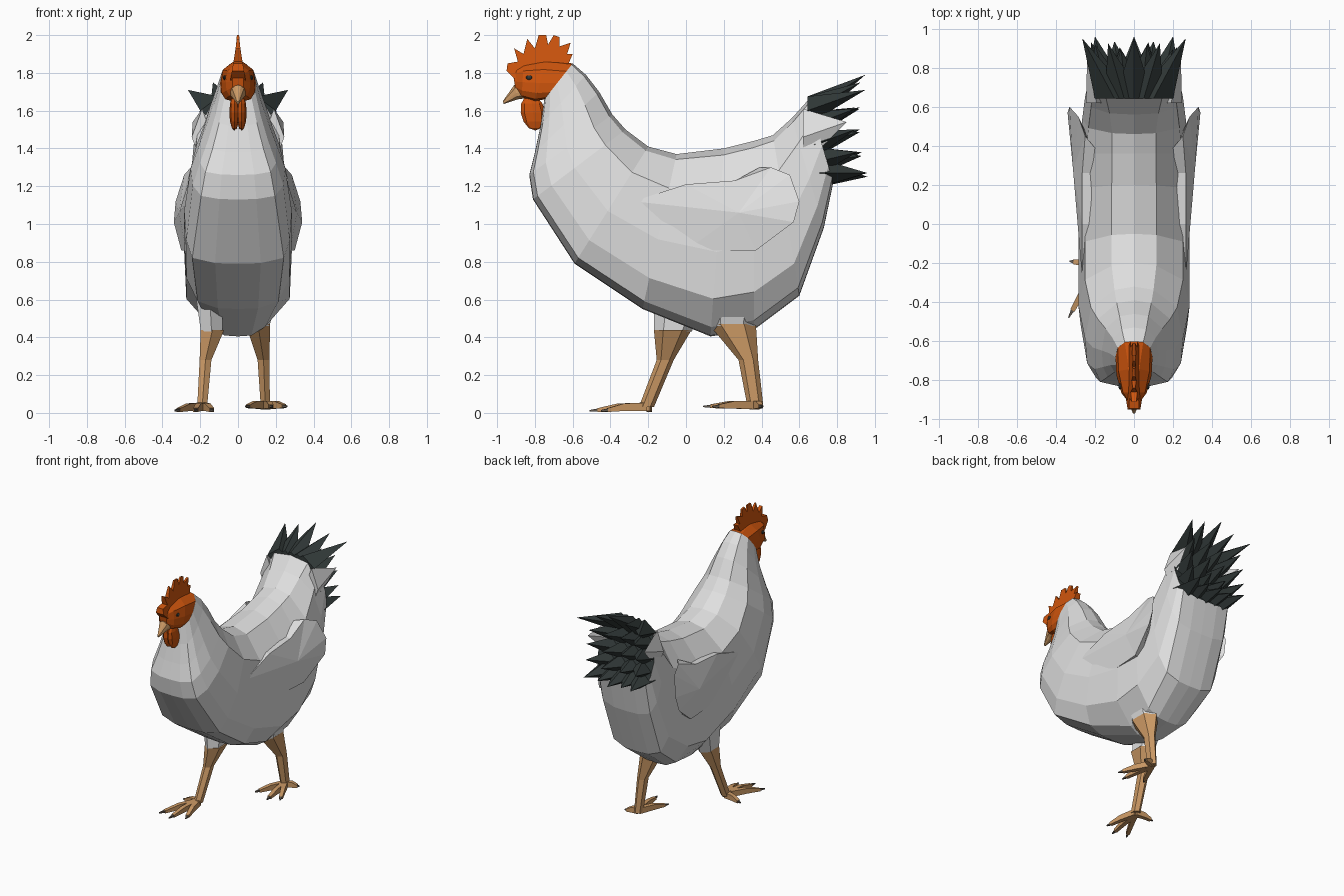
import bpy, bmesh, math
from mathutils import Vector

if "Cube" in bpy.data.objects:
    bpy.data.objects.remove(bpy.data.objects["Cube"])


def mat(name, r, g, b):
    m = bpy.data.materials.new(name)
    m.diffuse_color = (r, g, b, 1)
    m.use_nodes = True
    m.node_tree.nodes["Principled BSDF"].inputs["Base Color"].default_value = m.diffuse_color
    return m


WHITE = mat("white_plumage", 0.74, 0.74, 0.74)
ORANGE = mat("orange_skin", 0.62, 0.09, 0.004)
TAN = mat("tan_leg", 0.60, 0.32, 0.13)
DARK = mat("dark_feather", 0.032, 0.042, 0.041)
CLAW = mat("grey_claw", 0.12, 0.10, 0.08)


def finish(bm, name, *mats):
    bmesh.ops.recalc_face_normals(bm, faces=bm.faces)
    me = bpy.data.meshes.new(name)
    bm.to_mesh(me)
    bm.free()
    ob = bpy.data.objects.new(name, me)
    for m in mats:
        me.materials.append(m)
    bpy.context.collection.objects.link(ob)
    return ob


def skin(bm, rings):
    """Join point rings with quads and cap both ends; returns the end cap."""
    vs = [[bm.verts.new(p) for p in r] for r in rings]
    n = len(vs[0])
    for a, b in zip(vs, vs[1:]):
        for i in range(n):
            j = (i + 1) % n
            bm.faces.new((a[i], a[j], b[j], b[i]))
    bm.faces.new(vs[0][::-1])
    return bm.faces.new(vs[-1])


def section(by, bz, fy, fz, w, ff, bf):
    """Mirrored cross-section from front/belly point f to back point b.
    ff and bf are the flat widths at the front and the back."""
    side = [(.005, ff * .5), (.05, ff), (.2, .96), (.45, 1), (.78, .88), (.965, bf)]
    f, b = Vector((0, fy, fz)), Vector((0, by, bz))
    right = [f.lerp(b, t) + Vector((w * k, 0, 0)) for t, k in side]
    left = [Vector((-p.x, p.y, p.z)) for p in reversed(right)]
    return right + [b] + left + [f]


def tube(bm, pts, upright=True, sides=6):
    """pts: (x, y, z, radius a, radius b)"""
    d = Vector(pts[-1][:3]) - Vector(pts[0][:3])
    if upright:
        u, v = Vector((1, 0, 0)), Vector((0, 1, 0))
    else:
        v = Vector((0, 0, 1))
        u = d.cross(v).normalized()
    rings = []
    for x, y, z, a, b in pts:
        ring = []
        for i in range(sides):
            t = math.tau * (i + .5) / sides
            ring.append(Vector((x, y, z)) + u * a * math.cos(t) + v * b * math.sin(t))
        rings.append(ring)
    skin(bm, rings)


# Body: fanned sections from the throat round to the tail
body = [
    (-.60, 1.85, -.75, 1.66, .095, .75, .5),
    (-.53, 1.79, -.77, 1.52, .125, .8, .5),
    (-.46, 1.70, -.80, 1.38, .165, .82, .45),
    (-.39, 1.58, -.83, 1.26, .21, .82, .42),
    (-.32, 1.50, -.81, 1.13, .25, .78, .4),
    (-.20, 1.41, -.59, .79, .285, .85, .4),
    (-.05, 1.37, -.23, .55, .285, .75, .4),
    (.20, 1.40, .13, .405, .285, .5, .4),
    (.36, 1.44, .36, .44, .28, .6, .4),
    (.46, 1.47, .60, .62, .265, .75, .42),
    (.56, 1.56, .73, .98, .25, .8, .5),
    (.65, 1.66, .78, 1.22, .235, .85, .62),
]
bm = bmesh.new()
skin(bm, [section(*r) for r in body]).material_index = 1
finish(bm, "body", WHITE, DARK)

# Wings: outer shell raised off the flank, free at the rear tip
outline = [(-.28, 1.12, .265), (0, 1.21, .265), (.26, 1.23, .265), (.45, 1.30, .25),
           (.55, 1.26, .285), (.60, 1.12, .33), (.57, 1.01, .34), (.37, .86, .30),
           (.0, .86, .275)]
for s, name in ((1, "right_wing"), (-1, "left_wing")):
    bm = bmesh.new()
    outer = [bm.verts.new((s * x, y, z)) for y, z, x in outline]
    inner = [bm.verts.new((s * min(x - .05, .235), y - max(0, y - .35) * .6, z))
             for y, z, x in outline]
    mid = bm.verts.new((s * .312, .28, 1.06))
    n = len(outline)
    for i in range(n):
        j = (i + 1) % n
        bm.faces.new((outer[i], outer[j], mid))
        bm.faces.new((outer[i], inner[i], inner[j], outer[j]))
    bm.faces.new(inner)
    finish(bm, name, WHITE)


# Tail: fanned rows of broad pointed feathers
def feather(bm, base, tip, hw, ht):
    x, y, z = base
    q = [bm.verts.new(p) for p in ((x - hw, y, z), (x, y, z + ht), (x + hw, y, z), (x, y, z - ht))]
    t = bm.verts.new(tip)
    for i in range(4):
        bm.faces.new((q[i], q[(i + 1) % 4], t))
    bm.faces.new(q)


rows = [  # base z, base spread, tip z centre, tip z sides, tip y, tip x spread, count
    (1.60, .10, 1.79, 1.71, .95, .265, 5),
    (1.52, .12, 1.62, 1.61, .92, .20, 4),
    (1.42, .13, 1.48, 1.50, .92, .22, 4),
    (1.33, .13, 1.35, 1.38, .93, .22, 4),
    (1.27, .14, 1.25, 1.27, .96, .20, 5),
]
bm = bmesh.new()
for bz, bx, zc, zs, ty, sx, n in rows:
    for i in range(n):
        k = 2 * i / (n - 1) - 1
        by = .63 + (1.66 - bz) * .2
        feather(bm, (k * bx, by, bz), (k * sx, ty - .025 * (i % 2), zc + (zs - zc) * abs(k)),
                .10, .075)
finish(bm, "tail_feathers", DARK)

# White coverts on each side of the tail
bm = bmesh.new()
for s in (1, -1):
    feather(bm, (s * .19, .62, 1.46), (s * .24, .85, 1.54), .055, .15)
finish(bm, "tail_coverts", WHITE)

# Head
head = [
    (-.60, 1.85, -.75, 1.66, .0945, .75, .5),
    (-.74, 1.865, -.80, 1.65, .09, .75, .3),
    (-.86, 1.85, -.87, 1.67, .064, .7, .3),
    (-.92, 1.82, -.90, 1.70, .03, .6, .5),
]
bm = bmesh.new()
skin(bm, [section(*r) for r in head])
finish(bm, "head", ORANGE)

# Beak
beak = [(-.83, 1.75, -.82, 1.67, .055, .6, .4), (-.91, 1.735, -.89, 1.66, .036, .6, .4),
        (-.97, 1.65, -.965, 1.635, .006, .6, .5)]
bm = bmesh.new()
skin(bm, [section(*r) for r in beak])
finish(bm, "beak", TAN)

# Comb: toothed profile, thinner towards the top
comb = [(-.90, 1.76), (-.95, 1.81), (-.945, 1.85), (-.89, 1.86), (-.91, 1.93), (-.86, 1.90),
        (-.84, 1.98), (-.80, 1.93), (-.78, 2.0), (-.74, 2.0), (-.73, 1.95), (-.70, 2.0),
        (-.67, 1.99), (-.67, 1.94), (-.61, 1.96), (-.63, 1.90), (-.60, 1.90), (-.63, 1.83),
        (-.74, 1.80)]
bm = bmesh.new()
skin(bm, [[(s * max(.006, .034 - (z - 1.80) * .17), y, z) for y, z in comb] for s in (1, -1)])
finish(bm, "comb", ORANGE)

# Wattles and eyes
for s, side in ((1, "right"), (-1, "left")):
    bm = bmesh.new()
    bmesh.ops.create_uvsphere(bm, u_segments=8, v_segments=6, radius=1)
    for v in bm.verts:
        c = v.co
        v.co = (s * .019 + c.x * .027, -.81 + c.y * .065 - c.z * .012, 1.59 + c.z * .095)
    finish(bm, side + "_wattle", ORANGE)
    bm = bmesh.new()
    bmesh.ops.create_uvsphere(bm, u_segments=8, v_segments=6, radius=1)
    for v in bm.verts:
        c = v.co
        v.co = (s * .071 + c.x * .009, -.83 + c.y * .018, 1.775 + c.z * .012)
    finish(bm, side + "_eye", DARK)

# Legs in a walking pose: thigh cover, shank and toes
legs = {  # thigh path, shank path, toe tips, toe lift
    "right": ([(.14, .24, .66, .09, .14), (.115, .245, .46, .06, .12)],
              [(.105, .245, .47, .075, .125), (.135, .33, .28, .036, .052), (.145, .368, .03, .028, .042)],
              [(.26, .14), (.18, .09), (.04, .15), (.24, .40)], .022),
    "left": ([(-.15, -.03, .62, .085, .14), (-.14, -.07, .43, .065, .10)],
             [(-.135, -.07, .44, .072, .10), (-.172, -.11, .28, .036, .045), (-.19, -.21, .03, .030, .040)],
             [(-.335, -.48), (-.23, -.51), (-.13, -.45), (-.33, -.19)], 0),
}
for side, (thigh, shank, toes, lift) in legs.items():
    bm = bmesh.new()
    tube(bm, thigh)
    finish(bm, side + "_thigh", WHITE)
    bm = bmesh.new()
    tube(bm, shank)
    finish(bm, side + "_shank", TAN)
    a = Vector((shank[-1][0], shank[-1][1], .032 + lift * .4))
    bt, bc = bmesh.new(), bmesh.new()
    for x, y in toes:
        tip = Vector((x, y, .012 + lift))
        m, e = a.lerp(tip, .5), a.lerp(tip, .86)
        tube(bt, [(*a, .026, .032), (m.x, m.y, .03 + lift * .6, .022, .028), (*e, .018, .014)], False, 4)
        tube(bc, [(*e, .013, .011), (*tip, .004, .005)], False, 4)
    finish(bt, side + "_toes", TAN)
    finish(bc, side + "_claws", CLAW)
